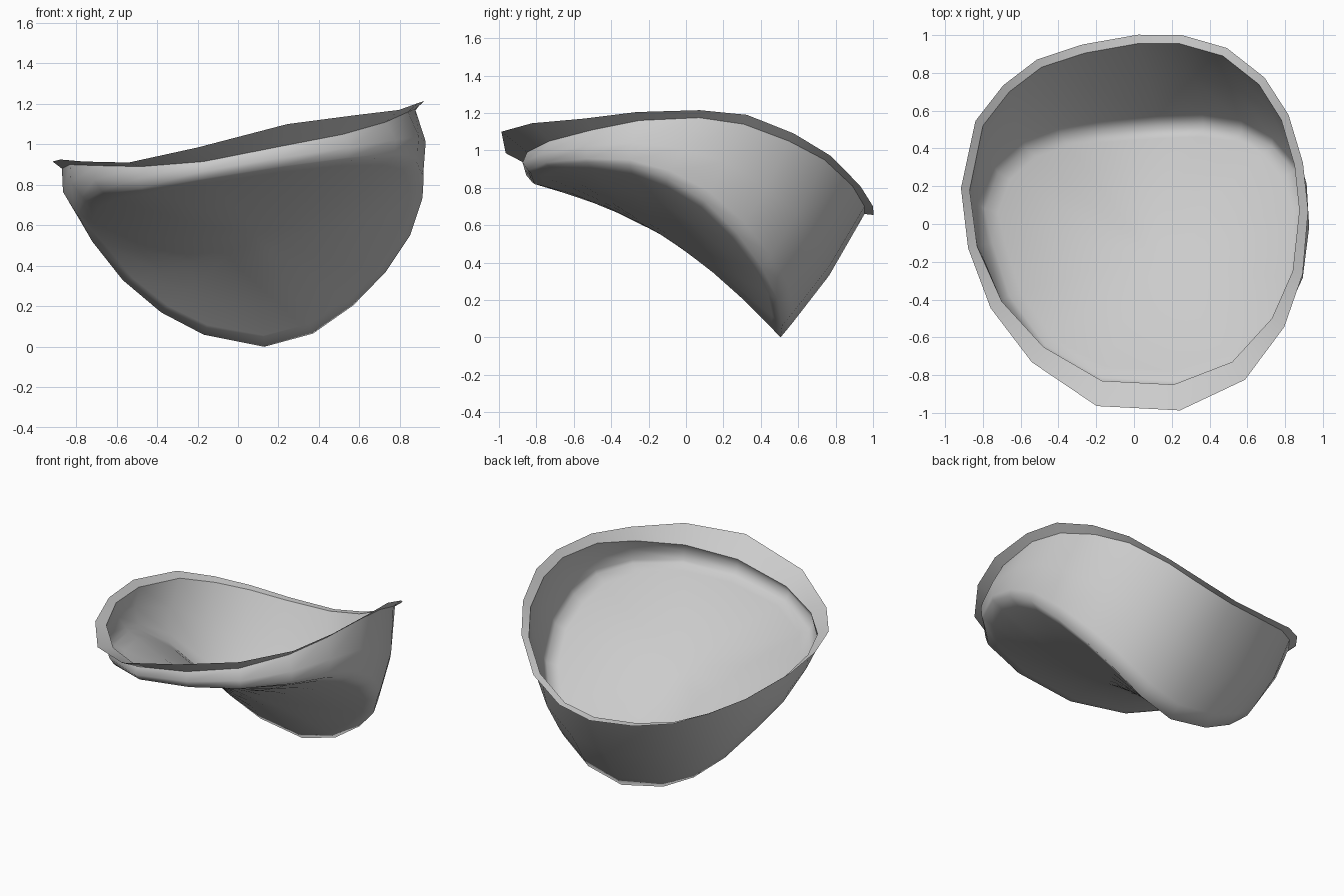
import bpy
from mathutils import Vector

if "Cube" in bpy.data.objects:
    bpy.data.objects.remove(bpy.data.objects["Cube"])

# Inner rim of the bowl, counter to the floor edge point by point (20 sides)
rim = [Vector(p) for p in [
    (.02, .955, .66), (.24, .955, .70), (.47, .89, .81), (.66, .74, .95), (.78, .55, 1.05),
    (.85, .31, 1.14), (.875, .07, 1.175), (.84, -.25, 1.16), (.73, -.50, 1.11), (.52, -.73, 1.05),
    (.21, -.85, .99), (-.17, -.83, .915), (-.48, -.65, .89), (-.70, -.41, .895), (-.83, -.12, .90),
    (-.87, .18, .88), (-.80, .52, .83), (-.66, .70, .77), (-.49, .83, .715), (-.26, .905, .675)]]

# Edge where the wall turns into the sagging floor
base = [Vector(p) for p in [
    (.13, .505, 0), (.37, .515, .065), (.57, .49, .205), (.73, .41, .37), (.85, .28, .55),
    (.91, .10, .73), (.91, -.10, .85), (.88, -.30, .92), (.77, -.53, .935), (.54, -.74, .92),
    (.22, -.83, .88), (-.17, -.81, .82), (-.47, -.64, .77), (-.66, -.38, .755), (-.75, -.10, .72),
    (-.79, .08, .65), (-.72, .27, .52), (-.57, .40, .33), (-.38, .46, .17), (-.17, .485, .06)]]

# Height gain of the flared lip around the rim
lift = [-.005, 0, 0, .02, .04, .05, .04, .045, .06, .095, .11, .07, .02, .02, .025, .035, .03, .02, .01, 0]
N = len(rim)
centre = Vector((.08, -.15, .56))


def outward(p, d):
    return p + Vector((p.x, p.y, 0)).normalized() * d


def floor_ring(t):
    """Floor edge shrunk to fraction t, sagging below the straight line."""
    ring = []
    for p in base:
        d = p - centre
        plane = .07 * d.x - .62 * d.y
        ring.append(Vector((centre.x + d.x * t, centre.y + d.y * t,
                            centre.z + plane * t + (d.z - plane) * t * t)))
    return ring


def skin(name, rings, cap=None):
    verts = [v for r in rings for v in r]
    faces = [(k * N + i, k * N + (i + 1) % N, (k + 1) * N + (i + 1) % N, (k + 1) * N + i)
             for k in range(len(rings) - 1) for i in range(N)]
    if cap is not None:
        verts.append(cap)
        s = (len(rings) - 1) * N
        faces += [(s + i, s + (i + 1) % N, len(verts) - 1) for i in range(N)]
    mesh = bpy.data.meshes.new(name)
    mesh.from_pydata(verts, [], faces)
    mesh.shade_smooth()
    ob = bpy.data.objects.new(name, mesh)
    bpy.context.collection.objects.link(ob)
    return ob


# Bowl: bulging wall, soft turn at the base, sagging floor
wall_mid = [outward((a + b) / 2, .035) for a, b in zip(rim, base)]
wall_low = [outward(a * .12 + b * .88, .012) for a, b in zip(rim, base)]
skin("bowl", [rim, wall_mid, wall_low, base] + [floor_ring(t) for t in (.92, .7, .45, .2)], centre)

# Lip: narrow flared flange, widest at the front
lip_outer = []
for p, dz in zip(rim, lift):
    q = outward(p, .047 + .13 * max(0, -p.y) ** 2)
    q.z += dz
    lip_outer.append(q)
skin("lip", [lip_outer, rim])
